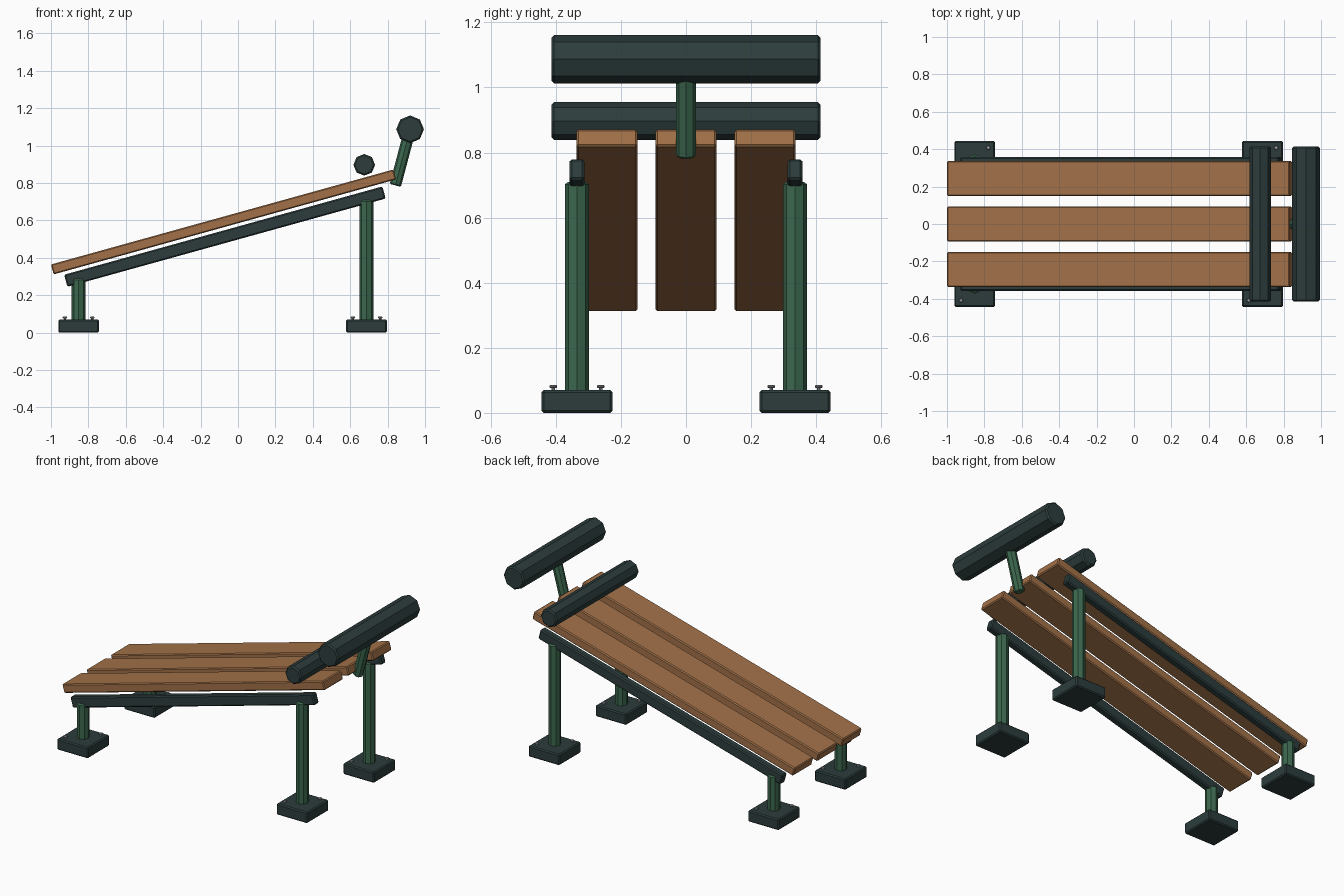
import bpy
import math
from mathutils import Matrix, Vector

old = bpy.data.objects.get("Cube")
if old:
    bpy.data.objects.remove(old, do_unlink=True)

TILT = math.radians(15.5)
SIDE_Y = 0.335


def make_material(name, rgb):
    mat = bpy.data.materials.new(name)
    mat.use_nodes = True
    mat.diffuse_color = (*rgb, 1)
    mat.node_tree.nodes["Principled BSDF"].inputs["Base Color"].default_value = (*rgb, 1)
    return mat


wood = make_material("wood", (0.36, 0.165, 0.065))
green = make_material("green_paint", (0.044, 0.135, 0.075))
dark = make_material("dark_slate", (0.026, 0.046, 0.046))
steel = make_material("steel", (0.32, 0.34, 0.35))


def finish(obj, name, mat, bevel):
    obj.name = name
    obj.data.materials.append(mat)
    if bevel:
        mod = obj.modifiers.new("edge_chamfer", "BEVEL")
        mod.width = bevel
        mod.segments = 1
        mod.limit_method = "ANGLE"
        mod.angle_limit = math.radians(60)
    return obj


def box(name, centre, size, mat, bevel, tilt=0.0):
    bpy.ops.mesh.primitive_cube_add(size=1, location=centre, rotation=(0, -tilt, 0))
    obj = bpy.context.object
    obj.data.transform(Matrix.Diagonal((*size, 1)))
    return finish(obj, name, mat, bevel)


def rod(name, start, end, radius, mat, bevel=0.0, sides=8):
    start, end = Vector(start), Vector(end)
    axis = end - start
    bpy.ops.mesh.primitive_cylinder_add(vertices=sides, radius=radius, depth=axis.length,
                                        location=(start + end) / 2)
    obj = bpy.context.object
    obj.rotation_euler = Vector((0, 0, 1)).rotation_difference(axis).to_euler()
    return finish(obj, name, mat, bevel)


# Sloping planks
for label, y in (("right", -0.243), ("middle", 0), ("left", 0.243)):
    box(f"plank_{label}", (-0.0775, y, 0.5915), (1.9, 0.188, 0.055), wood, 0.006, TILT)

# Rails, posts, feet and bolts on both sides
for label, side in (("right", -1), ("left", 1)):
    y = side * SIDE_Y
    box(f"rail_{label}", (-0.07, y, 0.513), (1.766, 0.046, 0.067), dark, 0.007, TILT)
    for place, x, top in (("low", -0.852, 0.29), ("high", 0.687, 0.71)):
        rod(f"post_{place}_{label}", (x, y, 0.05), (x, y, top), 0.037, green, 0.008)
        box(f"foot_{place}_{label}", (x, y, 0.035), (0.218, 0.218, 0.07), dark, 0.007)
        for number, d in ((1, -0.073), (2, 0.073)):
            spot = (x + d, y + d)
            rod(f"bolt_{place}_{label}_{number}", (*spot, 0.065), (*spot, 0.08), 0.006, steel)
            rod(f"bolt_head_{place}_{label}_{number}", (*spot, 0.076), (*spot, 0.086),
                0.012, steel, 0.003)

# Padded leg rollers and the arm of the upper one
rod("lower_roller", (0.675, -0.414, 0.897), (0.675, 0.414, 0.897), 0.058, dark, 0.008)
rod("upper_roller", (0.92, -0.414, 1.087), (0.92, 0.414, 1.087), 0.074, dark, 0.008)
rod("roller_arm", (0.841, 0, 0.787), (0.916, 0, 1.07), 0.031, green, 0.006)
